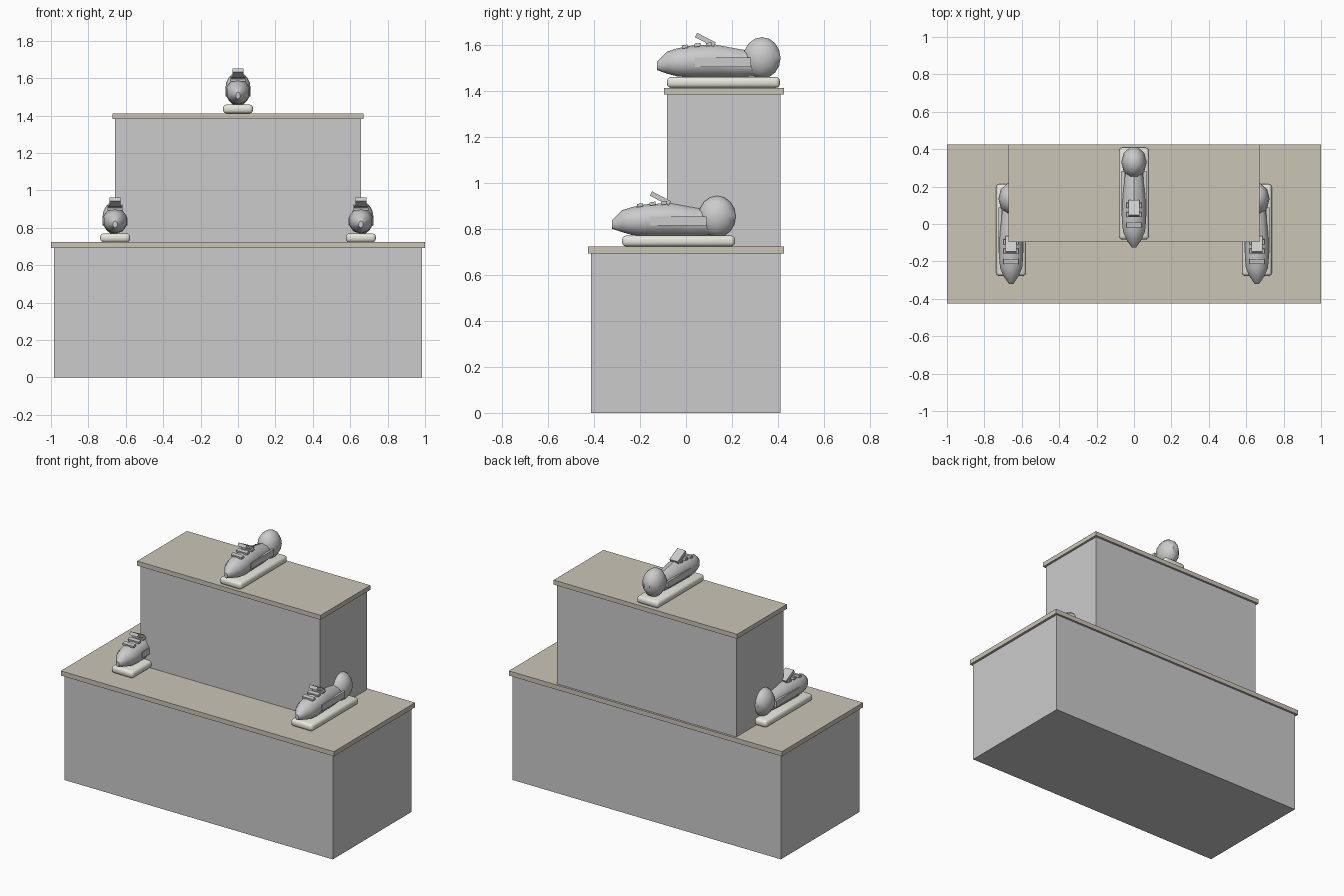
import bpy, bmesh, math
from mathutils import Matrix, Vector

if "Cube" in bpy.data.objects:
    bpy.data.objects.remove(bpy.data.objects["Cube"])


def material(name, color):
    m = bpy.data.materials.new(name)
    m.diffuse_color = color
    m.use_nodes = True
    m.node_tree.nodes["Principled BSDF"].inputs["Base Color"].default_value = m.diffuse_color
    return m


stone = material("beige_stone", (0.60, 0.56, 0.47, 1))
cream = material("cream_sole", (0.80, 0.80, 0.72, 1))


def finish(name, bm, mat=None, smooth=None):
    bmesh.ops.recalc_face_normals(bm, faces=bm.faces)
    mesh = bpy.data.meshes.new(name)
    bm.to_mesh(mesh)
    bm.free()
    ob = bpy.data.objects.new(name, mesh)
    bpy.context.collection.objects.link(ob)
    if mat:
        mesh.materials.append(mat)
    if smooth:
        bpy.ops.object.select_all(action='DESELECT')
        ob.select_set(True)
        bpy.context.view_layer.objects.active = ob
        bpy.ops.object.shade_smooth_by_angle(angle=math.radians(smooth))
    return ob


def box(name, x, y, z, mat=None, tilt=0, bevel=0):
    # x, y, z are (low, high) pairs; tilt turns about the x axis
    lo, hi = Vector((x[0], y[0], z[0])), Vector((x[1], y[1], z[1]))
    bm = bmesh.new()
    bmesh.ops.create_cube(bm, size=1, matrix=Matrix.Translation((lo + hi) / 2)
                          @ Matrix.Rotation(tilt, 4, 'X')
                          @ Matrix.Diagonal((hi - lo).to_4d()))
    if bevel:
        bmesh.ops.bevel(bm, geom=bm.edges[:], offset=bevel, segments=3,
                        profile=0.5, affect='EDGES')
    return finish(name, bm, mat, 40 if bevel else None)


# Two-step plinth with overhanging slabs
box("lower_plinth", (-0.983, 0.983), (-0.412, 0.411), (0, 0.692))
box("lower_slab", (-1, 1), (-0.425, 0.425), (0.692, 0.723), stone)
box("upper_plinth", (-0.657, 0.657), (-0.082, 0.411), (0.723, 1.382))
box("upper_slab", (-0.672, 0.672), (-0.096, 0.425), (1.382, 1.412), stone)

# Shoe sections: y, half width, bottom, top (heights above the slab)
SECTIONS = [(-0.126, 0.012, 0.077, 0.114), (-0.083, 0.043, 0.062, 0.157),
            (-0.04, 0.062, 0.050, 0.171), (0.02, 0.068, 0.045, 0.183),
            (0.125, 0.064, 0.045, 0.188), (0.21, 0.057, 0.045, 0.172),
            (0.31, 0.045, 0.050, 0.155)]


def shoe(tag, cx, dy, z):
    # sole
    box(tag + "_sole", (cx - 0.08, cx + 0.08), (dy - 0.083, dy + 0.408),
        (z, z + 0.047), cream, bevel=0.018)

    # upper with pointed toe, lofted from ten-sided rings
    bm = bmesh.new()
    rings = []
    for y, w, lo, hi in SECTIONS:
        mid, h = (lo + hi) / 2, (hi - lo) / 2
        rings.append([bm.verts.new((cx + w * math.sin(a), dy + y,
                                    z + mid + h * math.cos(a)))
                      for a in (math.tau * i / 10 for i in range(10))])
    for a, b in zip(rings, rings[1:]):
        for i in range(10):
            j = (i + 1) % 10
            bm.faces.new((a[i], a[j], b[j], b[i]))
    bm.faces.new(rings[0])
    bm.faces.new(rings[-1])
    finish(tag + "_upper", bm, smooth=38)

    # rounded heel
    bm = bmesh.new()
    bmesh.ops.create_uvsphere(bm, u_segments=10, v_segments=8, radius=1,
                              matrix=Matrix.Translation((cx, dy + 0.33, z + 0.13))
                              @ Matrix.Diagonal((0.068, 0.085, 0.09, 1))
                              @ Matrix.Rotation(math.pi / 2, 4, 'Z'))
    finish(tag + "_heel", bm, smooth=38)

    # side panels
    for s, side in ((-1, "left"), (1, "right")):
        xs = sorted((cx + s * 0.052, cx + s * 0.067))
        box(tag + "_panel_" + side, xs, (dy + 0.04, dy + 0.283),
            (z + 0.09, z + 0.131))

    # raised tongue and laces
    box(tag + "_tongue", (cx - 0.03, cx + 0.03), (dy + 0.038, dy + 0.130),
        (z + 0.198, z + 0.219), tilt=-0.48)
    for i, (y, h) in enumerate(((-0.005, 0.180), (0.05, 0.187), (0.10, 0.190))):
        box(f"{tag}_lace_{i + 1}", (cx - 0.04, cx + 0.04),
            (dy + y - 0.013, dy + y + 0.013), (z + h - 0.008, z + h + 0.006),
            tilt=0.15)


# One shoe on top, one at each side of the lower step
shoe("top_shoe", 0, 0, 1.412)
shoe("left_shoe", -0.657, -0.195, 0.723)
shoe("right_shoe", 0.657, -0.195, 0.723)
